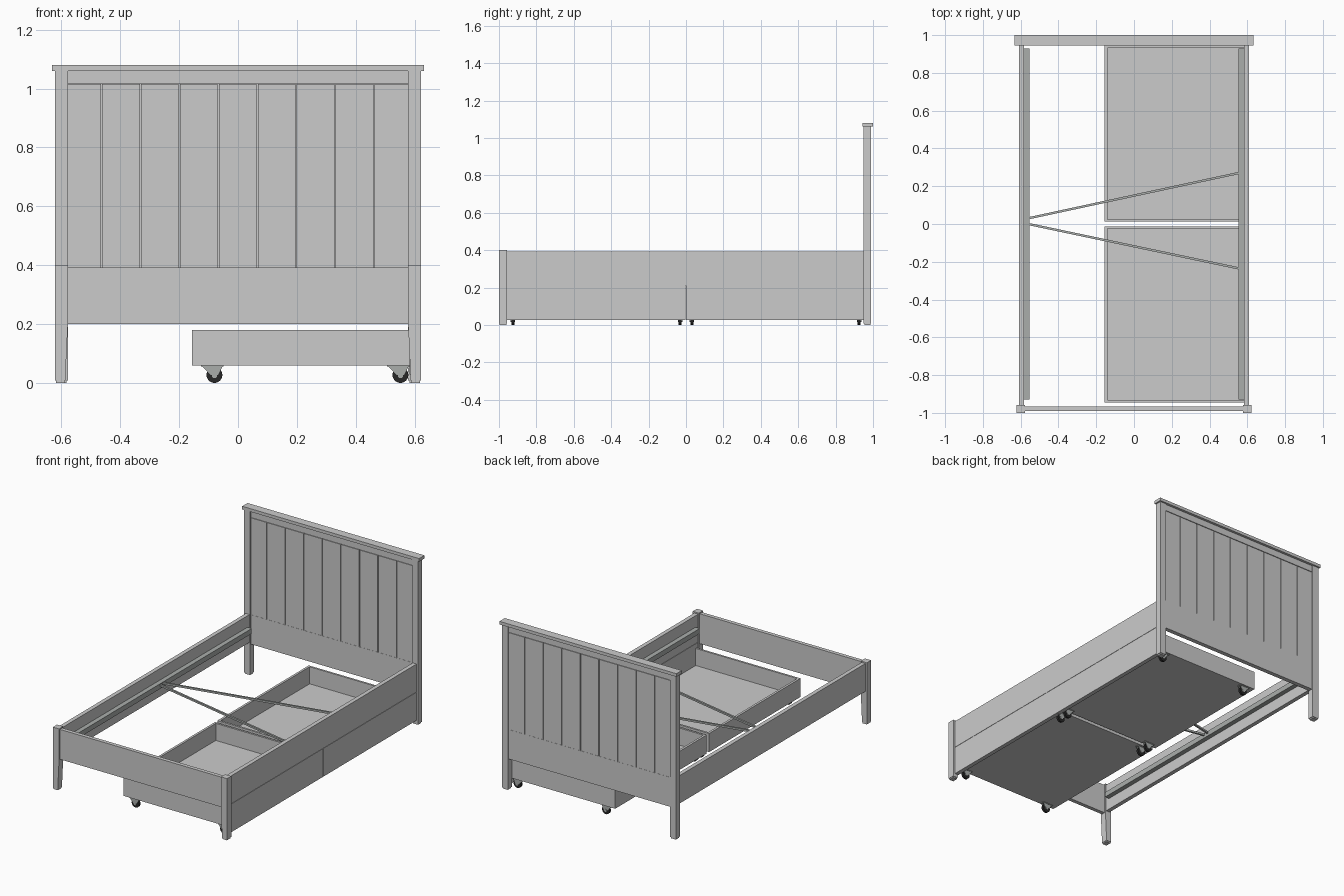
import bpy, bmesh, math
from mathutils import Vector

if "Cube" in bpy.data.objects:
    bpy.data.objects.remove(bpy.data.objects["Cube"])

black = bpy.data.materials.new("wheel_black")
black.diffuse_color = (0.02, 0.02, 0.02, 1)
black.use_nodes = True
black.node_tree.nodes["Principled BSDF"].inputs["Base Color"].default_value = black.diffuse_color
metal = bpy.data.materials.new("metal_grey")
metal.diffuse_color = (0.4, 0.42, 0.41, 1)
metal.use_nodes = True
metal.node_tree.nodes["Principled BSDF"].inputs["Base Color"].default_value = metal.diffuse_color


def finish(name, bm, mat=None):
    bmesh.ops.recalc_face_normals(bm, faces=bm.faces)
    me = bpy.data.meshes.new(name)
    bm.to_mesh(me)
    bm.free()
    ob = bpy.data.objects.new(name, me)
    bpy.context.collection.objects.link(ob)
    if mat:
        me.materials.append(mat)
    return ob


def add_box(bm, x, y, z):
    v = bmesh.ops.create_cube(bm, size=1)["verts"]
    for p in v:
        p.co = [r[0] if c < 0 else r[1] for c, r in zip(p.co, (x, y, z))]


def box(name, x, y, z, mat=None):
    bm = bmesh.new()
    add_box(bm, x, y, z)
    return finish(name, bm, mat)


def add_prism(bm, pts, y0, y1):
    # x-z outline extruded along y
    f = bm.faces.new([bm.verts.new((x, y0, z)) for x, z in pts])
    g = bmesh.ops.extrude_face_region(bm, geom=[f])["geom"]
    for v in g:
        if isinstance(v, bmesh.types.BMVert):
            v.co.y = y1


def add_wheel(bm, x, y, z, r, w):
    n = 24
    add_prism(bm, [(x + r * math.cos(2 * math.pi * i / n),
                    z + r * math.sin(2 * math.pi * i / n)) for i in range(n)],
              y - w / 2, y + w / 2)


def sx(s, a, b):
    return tuple(sorted((s * a, s * b)))


# Posts, side rails and slat ledges, mirrored left and right
for s, side in ((-1, "left"), (1, "right")):
    box(f"head_post_{side}", sx(s, 0.578, 0.622), (0.95, 0.99), (0.008, 1.06))
    box(f"head_foot_pad_{side}", sx(s, 0.582, 0.618), (0.954, 0.986), (0, 0.008))
    bm = bmesh.new()
    add_prism(bm, [(s * x, z) for x, z in ((0.587, 0.008), (0.622, 0.008), (0.622, 0.4),
                                          (0.578, 0.4), (0.578, 0.2))], -1.0, -0.957)
    finish(f"foot_post_{side}", bm)
    box(f"front_foot_pad_{side}", sx(s, 0.589, 0.619), (-0.997, -0.96), (0, 0.008))
    box(f"side_rail_{side}", sx(s, 0.583, 0.61), (-0.957, 0.95), (0.212, 0.392))
    box(f"slat_ledge_{side}", sx(s, 0.553, 0.583), (-0.93, 0.93), (0.285, 0.318), metal)

# Footboard and headboard frame
box("footboard", (-0.58, 0.58), (-0.99, -0.965), (0.2, 0.393))
box("headboard_cap", (-0.632, 0.632), (0.945, 1.0), (1.06, 1.08))
box("headboard_top_rail", (-0.58, 0.58), (0.956, 0.984), (1.018, 1.06))
box("headboard_lower_rail", (-0.58, 0.58), (0.956, 0.984), (0.2, 0.39))

# Vertical headboard boards with narrow grooves
bm = bmesh.new()
edges = [-0.58] + [-0.464 + 0.1323 * i for i in range(8)] + [0.58]
for a, b in zip(edges, edges[1:]):
    add_box(bm, (a + 0.002, b - 0.002), (0.957, 0.983), (0.39, 1.015))
finish("headboard_boards", bm)
box("headboard_groove_core", (-0.58, 0.58), (0.965, 0.975), (0.385, 1.02))

# Diagonal tension struts
for i, (a, b) in enumerate((((-0.56, 0.03), (0.555, 0.27)), ((-0.56, 0.0), (0.555, -0.235)))):
    a, b = Vector(a), Vector(b)
    ln = (b - a).length
    ob = box(f"strut_{i + 1}", (-ln / 2, ln / 2), (-0.006, 0.006), (-0.006, 0.006), metal)
    m = (a + b) / 2
    ob.location = (m.x, m.y, 0.308)
    ob.rotation_euler.z = math.atan2(b.y - a.y, b.x - a.x)


def caster(name, x, y):
    # Wheel, hub and a two-cheek fork hung from a plate
    bm = bmesh.new()
    add_wheel(bm, x, y, 0.027, 0.027, 0.014)
    finish(name + "_wheel", bm, black)
    bm = bmesh.new()
    add_wheel(bm, x, y, 0.025, 0.009, 0.024)
    add_box(bm, (x - 0.045, x + 0.03), (y - 0.013, y + 0.013), (0.056, 0.06))
    for d in (-0.0105, 0.0085):
        add_prism(bm, [(x - 0.043, 0.057), (x - 0.012, 0.027), (x + 0.012, 0.027),
                       (x + 0.028, 0.057)], y + d, y + d + 0.002)
    finish(name + "_fork", bm, metal)


# Two rolling under-bed drawers
for n, y0, y1, f0, f1 in (("front", -0.945, -0.012, -0.956, -0.003),
                          ("rear", 0.012, 0.945, 0.0, 0.949)):
    box(f"{n}_drawer_face", (0.583, 0.61), (f0, f1), (0.028, 0.21))
    box(f"{n}_drawer_inner_wall", (-0.156, -0.141), (y0, y1), (0.06, 0.18))
    box(f"{n}_drawer_bottom", (-0.141, 0.583), (y0, y1), (0.06, 0.07))
    for k, a in (("a", y0), ("b", y1 - 0.013)):
        box(f"{n}_drawer_end_{k}", (-0.141, 0.583), (a, a + 0.013), (0.07, 0.18))
    for k, y in (("a", y0 + 0.02), ("b", y1 - 0.02)):
        caster(f"{n}_caster_inner_{k}", -0.08, y)
        caster(f"{n}_caster_outer_{k}", 0.552, y)
